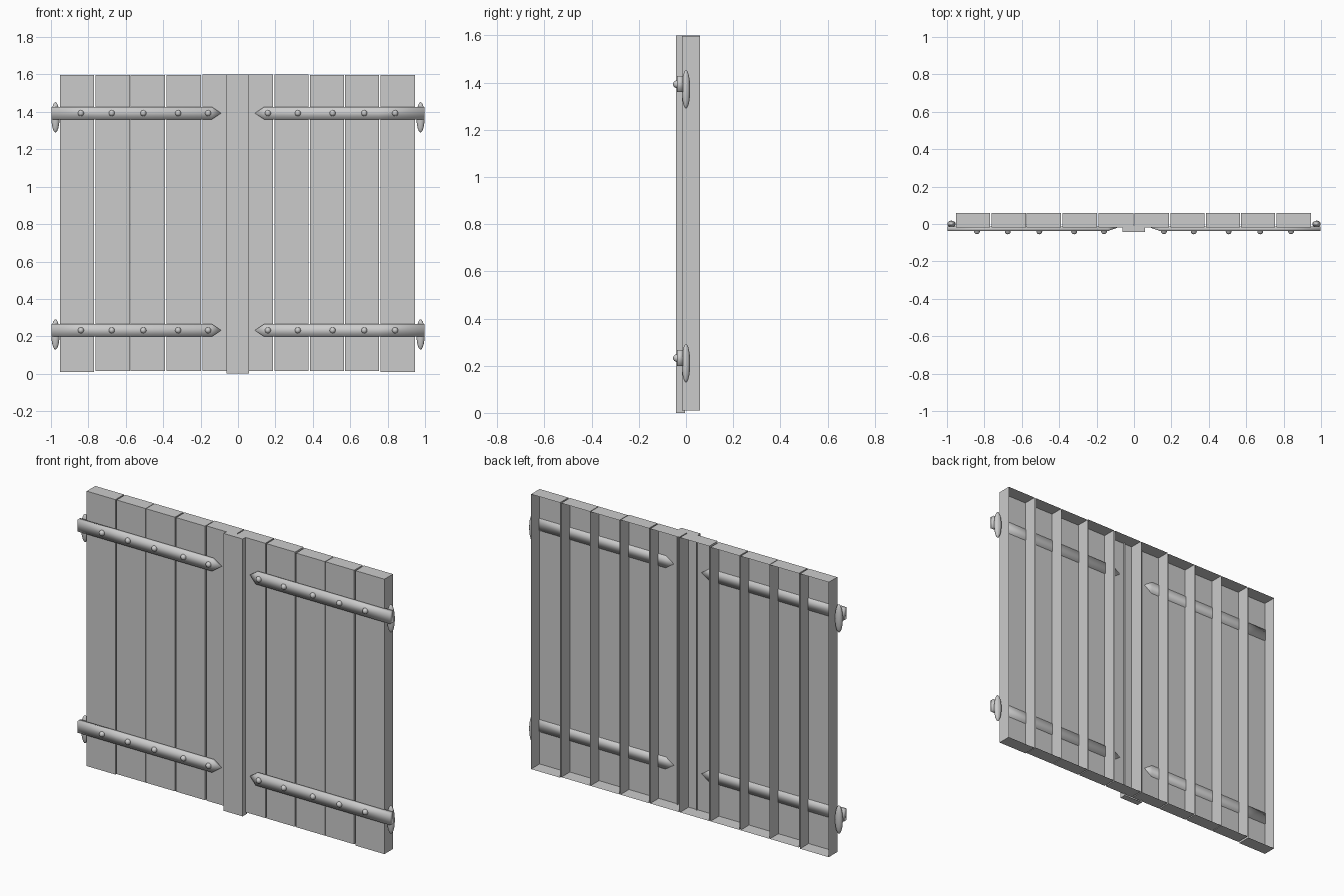
import bpy
import bmesh
from mathutils import Matrix

if "Cube" in bpy.data.objects:
    bpy.data.objects.remove(bpy.data.objects["Cube"])

# One plain grey for the whole shutter pair
grey = bpy.data.materials.new("plain_grey")
grey.use_nodes = True
COLOUR = (0.6, 0.6, 0.6, 1)
grey.diffuse_color = COLOUR
grey.node_tree.nodes["Principled BSDF"].inputs["Base Color"].default_value = COLOUR


def finish(name, bm, smooth=False):
    mesh = bpy.data.meshes.new(name)
    bm.to_mesh(mesh)
    bm.free()
    mesh.materials.append(grey)
    for face in mesh.polygons:
        face.use_smooth = smooth
    obj = bpy.data.objects.new(name, mesh)
    bpy.context.collection.objects.link(obj)
    return obj


def open_box(name, x0, x1, y0, y1, z0, z1):
    """Box with its back left open."""
    bm = bmesh.new()
    size = Matrix.Diagonal((x1 - x0, y1 - y0, z1 - z0, 1))
    place = Matrix.Translation(((x0 + x1) / 2, (y0 + y1) / 2, (z0 + z1) / 2))
    bmesh.ops.create_cube(bm, size=1, matrix=place @ size)
    bm.normal_update()
    back = [f for f in bm.faces if f.normal.y > 0.9]
    bmesh.ops.delete(bm, geom=back, context='FACES')
    return finish(name, bm)


def ball(name, centre, radii, segments, rings):
    bm = bmesh.new()
    matrix = Matrix.Translation(centre) @ Matrix.Diagonal((*radii, 1))
    bmesh.ops.create_uvsphere(bm, u_segments=segments, v_segments=rings,
                              radius=1, matrix=matrix)
    return finish(name, bm, True)


def strap(name, side, z):
    """Flat iron bar with a pointed, thinned inner tip."""
    half = 0.034
    front, back = -0.038, -0.013
    outline = [(0.09, 0), (0.14, -half), (0.75, -half), (0.997, -half),
               (0.997, half), (0.75, half), (0.14, half)]
    bm = bmesh.new()
    fronts, backs = [], []
    for i, (x, dz) in enumerate(outline):
        y = -0.02 if i == 0 else front
        fronts.append(bm.verts.new((side * x, y, z + dz)))
        backs.append(bm.verts.new((side * x, back, z + dz)))
    count = len(outline)
    for ring in (fronts, backs):
        bm.faces.new((ring[0], ring[1], ring[6]))
        bm.faces.new((ring[1], ring[2], ring[5], ring[6]))
        bm.faces.new((ring[2], ring[3], ring[4], ring[5]))
    for i in range(count):
        j = (i + 1) % count
        bm.faces.new((fronts[i], fronts[j], backs[j], backs[i]))
    bmesh.ops.recalc_face_normals(bm, faces=bm.faces)
    return finish(name, bm, True)


# Planks, slightly uneven at the ends
edges = [(-0.953, -0.77), (-0.762, -0.577), (-0.574, -0.39), (-0.382, -0.198),
         (-0.19, -0.004), (0.002, 0.187), (0.195, 0.377), (0.384, 0.568),
         (0.572, 0.754), (0.763, 0.947)]
for i, (x0, x1) in enumerate(edges):
    top = 1.6 if i in (4, 5, 6) else 1.596
    bottom = 0.01 if i in (0, 9) else 0.015
    open_box(f"plank_{i + 1}", x0, x1, -0.018, 0.06, bottom, top)

# Cover strip over the meeting planks
open_box("centre_strip", -0.062, 0.06, -0.043, -0.005, 0, 1.6)

# Hinge straps, rivets and hinge knuckles
for level, z in (("lower", 0.232), ("upper", 1.393)):
    for label, side in (("left", 1), ("right", -1)):
        strap(f"{level}_{label}_strap", side, z)
        for n, x in enumerate((0.16, 0.32, 0.506, 0.675, 0.84)):
            ball(f"{level}_{label}_rivet_{n + 1}", (side * x, -0.039, z),
                 (0.016, 0.016, 0.016), 12, 8)
        ball(f"{level}_{label}_knuckle", (side * 0.976, 0, z - 0.022),
             (0.022, 0.018, 0.081), 16, 12)
